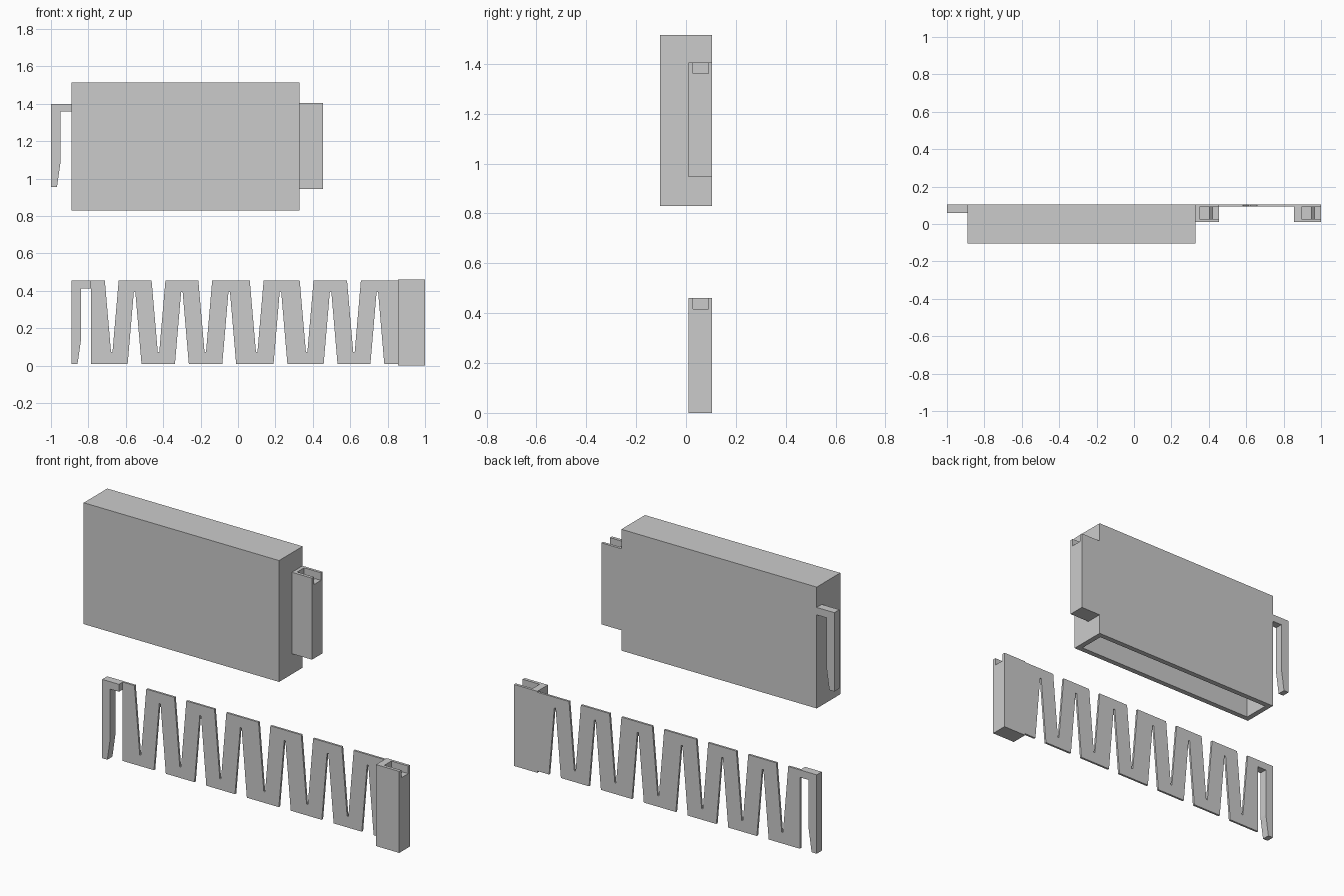
import bpy, bmesh

if "Cube" in bpy.data.objects:
    bpy.data.objects.remove(bpy.data.objects["Cube"])


def prism(name, profile, y0, y1):
    """Extrude an (x, z) outline from y0 to y1."""
    bm = bmesh.new()
    face = bm.faces.new([bm.verts.new((x, y0, z)) for x, z in profile])
    out = bmesh.ops.extrude_face_region(bm, geom=[face])
    verts = [g for g in out["geom"] if isinstance(g, bmesh.types.BMVert)]
    bmesh.ops.translate(bm, verts=verts, vec=(0, y1 - y0, 0))
    bmesh.ops.recalc_face_normals(bm, faces=bm.faces)
    mesh = bpy.data.meshes.new(name)
    bm.to_mesh(mesh)
    bm.free()
    obj = bpy.data.objects.new(name, mesh)
    bpy.context.collection.objects.link(obj)
    return obj


def rect(x0, x1, z0, z1):
    return [(x0, z0), (x1, z0), (x1, z1), (x0, z1)]


def cut(obj, cutter):
    mod = obj.modifiers.new("cut", "BOOLEAN")
    mod.operation, mod.solver, mod.object = "DIFFERENCE", "EXACT", cutter
    bpy.context.view_layer.objects.active = obj
    bpy.ops.object.modifier_apply(modifier=mod.name)
    bpy.data.objects.remove(cutter)


BACK = 0.105


def hook(name, x, z_top, x_end):
    # Horizontal arm with a hanging leg that tapers at its tip
    prism(name, [(x, z_top), (x, z_top - 0.445), (x + 0.032, z_top - 0.445),
                 (x + 0.05, z_top - 0.32), (x + 0.05, z_top - 0.042),
                 (x_end, z_top - 0.042), (x_end, z_top)], 0.06, BACK)


def socket(name, x0, x1, z0, z1):
    # Block with a tapered pocket and a notch through its right wall
    block = prism(name, rect(x0, x1, z0, z1), 0.01, BACK)
    p = x1 - 0.105
    top = z1 + 0.05
    cut(block, prism("cutter", [
        (p, top), (p, z0 + 0.02), (p + 0.053, z0 + 0.02), (p + 0.069, z1 - 0.31),
        (p + 0.069, z1 - 0.043), (x1 + 0.05, z1 - 0.043), (x1 + 0.05, top)],
        0.028, 0.09))


# Hollow cover, open underneath
cover = prism("cover", rect(-0.89, 0.33, 0.83, 1.515), -BACK, BACK)
cut(cover, prism("cutter", rect(-0.86, 0.30, 0.75, 1.485), -0.075, 0.075))
hook("cover_hook", -1.0, 1.40, -0.89)
socket("cover_socket", 0.33, 0.455, 0.945, 1.405)

# Zigzag spring band: V slots alternate between the bottom and top edges
LOW, HIGH = 0.01, 0.455
top_slots = [-0.675, -0.425, -0.175, 0.10, 0.367, 0.62]
bottom_slots = [-0.553, -0.30, -0.047, 0.227, 0.495, 0.745]
outline = [(-0.785, LOW)]
for c in bottom_slots:
    outline += [(c - 0.037, LOW), (c - 0.004, 0.395), (c + 0.004, 0.395), (c + 0.037, LOW)]
outline += [(0.855, LOW), (0.855, HIGH)]
for c in reversed(top_slots):
    outline += [(c + 0.037, HIGH), (c + 0.004, 0.073), (c - 0.004, 0.073), (c - 0.037, HIGH)]
outline.append((-0.785, HIGH))
prism("spring_band", outline, 0.093, BACK)
hook("band_hook", -0.89, HIGH, -0.785)
socket("band_socket", 0.855, 1.0, 0.0, 0.46)
